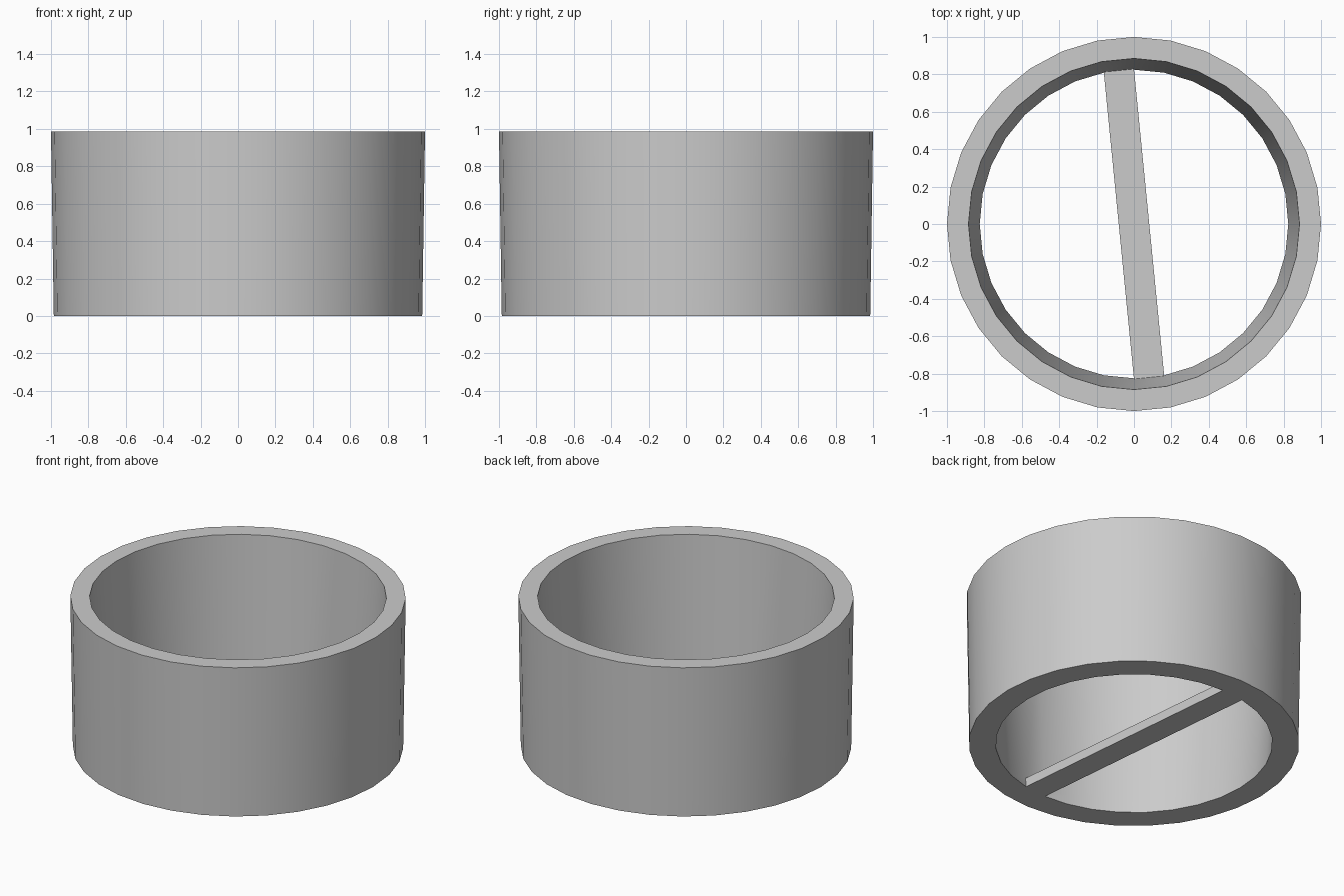
import bpy
import bmesh
from math import sin, cos, pi, radians

cube = bpy.data.objects.get("Cube")
if cube:
    bpy.data.objects.remove(cube, do_unlink=True)

SIDES = 32
HEIGHT = 0.985
BAR = 0.06                      # thickness of the cross bar
OUT_LOW, OUT_TOP = 0.985, 1.0   # outer wall radii
IN_LOW, IN_TOP = 0.825, 0.885   # inner wall radii
IN_BAR = IN_LOW + (IN_TOP - IN_LOW) * BAR / HEIGHT

# One flat grey for the whole piece
grey = bpy.data.materials.new("plain_grey")
grey.use_nodes = True
colour = (0.6, 0.6, 0.6, 1.0)
grey.diffuse_color = colour
grey.node_tree.nodes["Principled BSDF"].inputs["Base Color"].default_value = colour

bm = bmesh.new()


def loop(radius, z):
    """Circle of vertices, starting at the front."""
    angles = [2 * pi * i / SIDES - pi / 2 for i in range(SIDES)]
    return [bm.verts.new((radius * cos(a), radius * sin(a), z)) for a in angles]


# Tapered ring wall: the cross-section is swept round as five loops
half = SIDES // 2
loops = [loop(OUT_LOW, 0), loop(OUT_TOP, HEIGHT), loop(IN_TOP, HEIGHT),
         loop(IN_BAR, BAR), loop(IN_LOW, 0)]
for k, low in enumerate(loops):
    high = loops[(k + 1) % len(loops)]
    for i in range(SIDES):
        # leave openings where the cross bar joins the wall
        if k == 3 and i % half == 0:
            continue
        j = (i + 1) % SIDES
        bm.faces.new((low[i], low[j], high[j], high[i]))

# Cross bar joining opposite wall segments, flush with the bottom
top, bottom = loops[3], loops[4]
for ring in (top, bottom):
    bm.faces.new((ring[0], ring[1], ring[half], ring[half + 1]))
for a, b in ((0, half + 1), (1, half)):
    bm.faces.new((bottom[a], bottom[b], top[b], top[a]))

bmesh.ops.recalc_face_normals(bm, faces=bm.faces)
mesh = bpy.data.meshes.new("ring_with_cross_bar")
bm.to_mesh(mesh)
bm.free()
mesh.materials.append(grey)

ring_body = bpy.data.objects.new("ring_with_cross_bar", mesh)
bpy.context.collection.objects.link(ring_body)
bpy.ops.object.select_all(action="DESELECT")
ring_body.select_set(True)
bpy.context.view_layer.objects.active = ring_body
bpy.ops.object.shade_smooth_by_angle(angle=radians(30))
